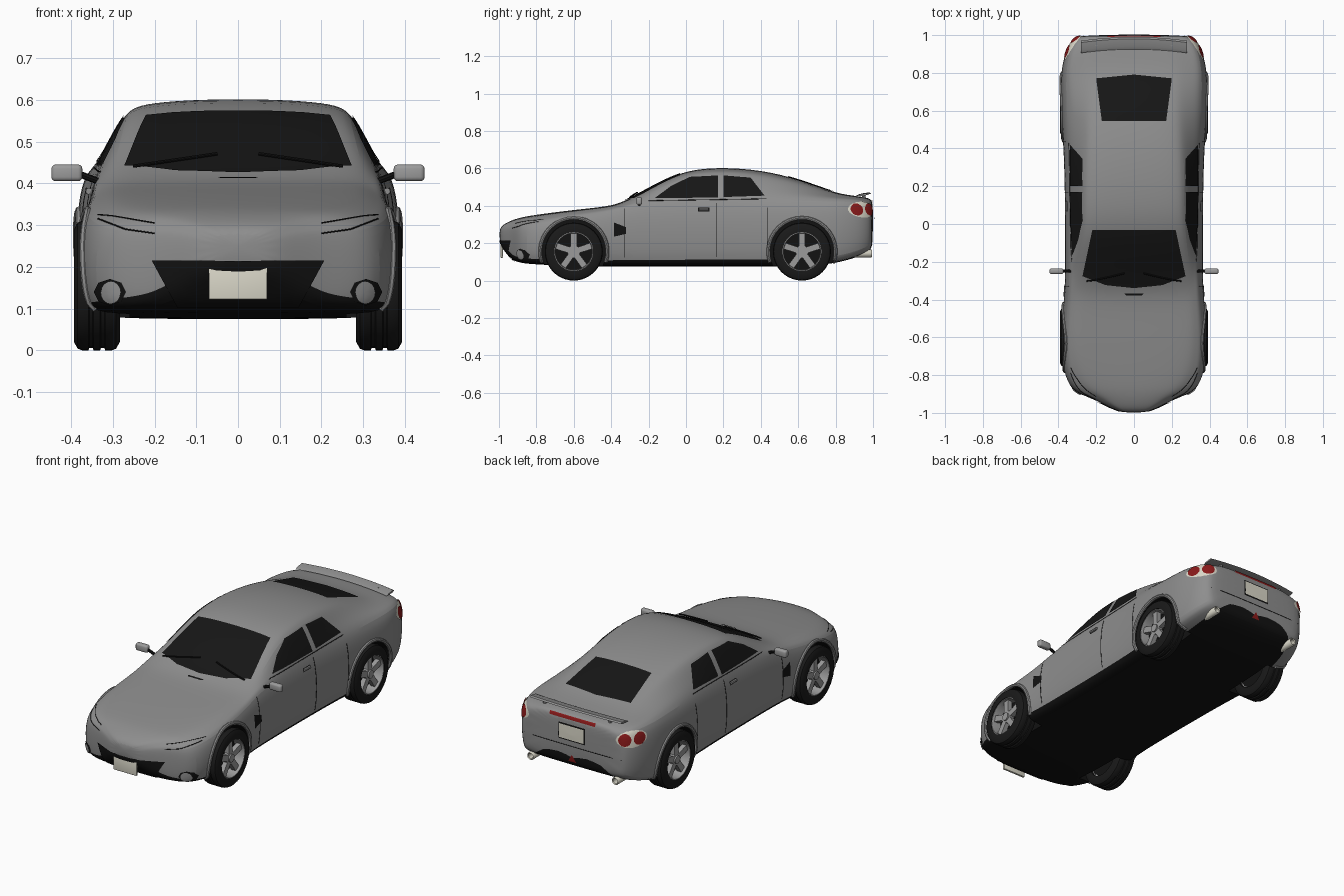
import bpy, bmesh
from math import sin, cos, pi, tau
from mathutils import Vector
from mathutils.bvhtree import BVHTree

if "Cube" in bpy.data.objects:
    bpy.data.objects.remove(bpy.data.objects["Cube"])


def material(name, *rgb):
    m = bpy.data.materials.new(name)
    m.use_nodes = True
    m.diffuse_color = (*rgb, 1)
    m.node_tree.nodes["Principled BSDF"].inputs["Base Color"].default_value = (*rgb, 1)
    return m


paint = material("grey_paint", .27, .27, .27)
black = material("black_trim", .006, .006, .006)
glass = material("dark_glass", .008, .008, .008)
rubber = material("tyre_rubber", .01, .01, .01)
alloy = material("pale_alloy", .33, .33, .33)
cream = material("cream", .7, .68, .58)
red = material("red_lens", .25, .01, .01)

FRONT, REAR, UP = Vector((0, -1, 0)), Vector((0, 1, 0)), Vector((0, 0, 1))
SIDES = {"left": 1, "right": -1}


def add_object(name, bm, *mats):
    mesh = bpy.data.meshes.new(name)
    bm.to_mesh(mesh)
    bm.free()
    for m in mats:
        mesh.materials.append(m)
    ob = bpy.data.objects.new(name, mesh)
    bpy.context.collection.objects.link(ob)
    return ob


def smooth(ob, angle=.6):
    bpy.ops.object.select_all(action='DESELECT')
    ob.select_set(True)
    bpy.context.view_layer.objects.active = ob
    bpy.ops.object.shade_smooth_by_angle(angle=angle)


def loft(name, rings, mat, closed=False):
    """Skin a row of equal rings; ends are capped unless the row is closed."""
    bm = bmesh.new()
    rows = [[bm.verts.new(p) for p in ring] for ring in rings]
    n = len(rows[0])
    for a, b in zip(rows, rows[1:] + rows[:1] if closed else rows[1:]):
        for i in range(n):
            j = (i + 1) % n
            bm.faces.new((a[i], a[j], b[j], b[i]))
    if not closed:
        bm.faces.new(rows[0])
        bm.faces.new(rows[-1])
    bmesh.ops.recalc_face_normals(bm, faces=bm.faces)
    ob = add_object(name, bm, mat)
    smooth(ob)
    return ob


def prism(name, outline, x0, x1, mat):
    return loft(name, [[(x, y, z) for y, z in outline] for x in (x0, x1)], mat)


def circle(y, z, r, n=40):
    return [(y + r * cos(tau * i / n), z + r * sin(tau * i / n)) for i in range(n)]


def lathe(name, profile, y, z, mat, n=40):
    """Turn a closed (x, radius) profile about the axle."""
    rings = [[(x, y + r * cos(tau * i / n), z + r * sin(tau * i / n)) for x, r in profile]
             for i in range(n)]
    return loft(name, rings, mat, closed=True)


def box(name, centre, size, mat, bevel=.008):
    bm = bmesh.new()
    bmesh.ops.create_cube(bm, size=1)
    for v in bm.verts:
        v.co = Vector(a * b for a, b in zip(v.co, size)) + Vector(centre)
    bmesh.ops.bevel(bm, geom=bm.edges[:], offset=bevel, segments=3, affect='EDGES', profile=.5)
    ob = add_object(name, bm, mat)
    smooth(ob)
    return ob


# Body shell: y, half width, sill, belt, roof half width, roof edge, crown
STATIONS = [
    (-.998, .07, .2, .26, .05, .275, .28), (-.97, .13, .165, .275, .1, .295, .305),
    (-.93, .21, .11, .285, .16, .305, .323), (-.9, .29, .1, .29, .22, .312, .333),
    (-.86, .345, .09, .3, .265, .325, .343), (-.76, .38, .085, .32, .3, .345, .358),
    (-.6, .388, .075, .345, .31, .37, .378), (-.42, .375, .075, .37, .3, .39, .396),
    (-.34, .368, .075, .395, .3, .405, .418), (-.22, .366, .075, .412, .3, .452, .482),
    (-.03, .366, .075, .42, .268, .56, .585), (.15, .368, .075, .425, .27, .578, .606),
    (.35, .372, .075, .43, .262, .567, .598), (.55, .385, .075, .435, .25, .53, .56),
    (.74, .39, .085, .435, .25, .473, .49), (.83, .385, .1, .435, .26, .453, .462),
    (.93, .36, .13, .43, .25, .443, .45), (.985, .32, .16, .41, .23, .43, .44),
    (1, .28, .19, .39, .2, .41, .42)]


def section(y, w, b, s, r, e, t):
    h = s - b
    half = [(0, b), (w * .88, b), (w * .965, b + .02), (w, b + h * .4), (w * .99, b + h * .75),
            (w * .94, s), ((w * .94 + r) / 2, (s + e) / 2), (r, e),
            (r * .85, e + (t - e) * .6), (r * .45, e + (t - e) * .92), (0, t)]
    return [(x, y, z) for x, z in half + [(-x, z) for x, z in half[-2:0:-1]]]


body = loft("body_shell", [section(*s) for s in STATIONS], paint)
body.data.materials.append(black)
for f in body.data.polygons:
    rim = {tuple(body.data.vertices[i].co) for i in f.vertices}
    sills = {p for s in STATIONS for p in
             [section(*s)[k] for k in ((0, 1, 2, -1, -2) if s[0] < .8 else (0, 1, -1))]}
    if all(min((Vector(p) - Vector(q)).length for q in sills) < 1e-4 for p in rim):
        f.material_index = 1
sub = body.modifiers.new("rounding", 'SUBSURF')
sub.levels = sub.render_levels = 2


def bake(ob):
    ev = ob.evaluated_get(bpy.context.evaluated_depsgraph_get())
    ob.data, old = bpy.data.meshes.new_from_object(ev), ob.data
    ob.modifiers.clear()


bake(body)
bm = bmesh.new()
bm.from_mesh(body.data)
surface = BVHTree.FromBMesh(bm)
bm.free()

# Wheel wells
AXLES = {"front": -.6, "rear": .62}
HUB = .155
for y in AXLES.values():
    for s in SIDES.values():
        cutter = prism("well_cutter", circle(y, HUB, .172), s * .26, s * .46, paint)
        cutter.hide_render = True
        cutter.data.materials.append(black)
        for f in cutter.data.polygons:
            f.material_index = 1
        cut = body.modifiers.new("well", 'BOOLEAN')
        cut.operation, cut.object, cut.solver = 'DIFFERENCE', cutter, 'EXACT'
        bake(body)
        bpy.data.objects.remove(cutter)
smooth(body)


def project(p, d, off):
    p = Vector(p)
    hit, normal, *_ = surface.ray_cast(p + d * 3, -d)
    if hit is None:
        hit, normal, *_ = surface.find_nearest(p + d)
    return hit + normal * off


def decal(name, outline, d, mat, off=.004, rings=7, seg=7):
    """Thin sheet laid on the body: an outline filled by shrinking rings."""
    pts = [Vector(p) for p in outline]
    edge = [a.lerp(b, k / seg) for a, b in zip(pts, pts[1:] + pts[:1]) for k in range(seg)]
    mid = sum(pts, Vector()) / len(pts)
    bm = bmesh.new()
    rows = [[bm.verts.new(project(mid.lerp(p, k / rings), d, off)) for p in edge]
            for k in range(1, rings + 1)]
    hub, n = bm.verts.new(project(mid, d, off)), len(edge)
    for i in range(n):
        j = (i + 1) % n
        bm.faces.new((hub, rows[0][i], rows[0][j]))
        for a, b in zip(rows, rows[1:]):
            bm.faces.new((a[i], b[i], b[j], a[j]))
    bm.normal_update()
    if sum(f.normal.dot(d) for f in bm.faces) < 0:
        bmesh.ops.reverse_faces(bm, faces=bm.faces)
    ob = add_object(name, bm, mat)
    smooth(ob)


def disc(c, d, a, b, n=16):
    u = d.cross(UP)
    return [Vector(c) + u * a * cos(tau * i / n) + UP * b * sin(tau * i / n) for i in range(n)]


def tube(name, pts, r, mat, d, on_body=True, off=0, steps=8):
    """Round rod along a path, laid on the body if asked."""
    pts = [Vector(p) for p in pts]
    path = [a.lerp(b, k / steps) for a, b in zip(pts, pts[1:]) for k in range(steps)] + pts[-1:]
    if on_body:
        path = [project(p, d, off) for p in path]
    rings = []
    for i, p in enumerate(path):
        t = (path[min(i + 1, len(path) - 1)] - path[max(i - 1, 0)]).normalized()
        u = t.cross(d).normalized()
        v = t.cross(u)
        rings.append([p + r * (u * cos(tau * k / 8) + v * sin(tau * k / 8)) for k in range(8)])
    loft(name, rings, mat)


# Front and rear glass
half = [(.22, -.03), (.272, -.275), (.15, -.322)]
decal("windscreen", [(x, y, 0) for x, y in half + [(0, -.338)] + [(-x, y) for x, y in half[::-1]]],
      UP, glass)
decal("rear_window", [(.17, .545, 0), (.2, .77, 0), (0, .79, 0), (-.2, .77, 0), (-.17, .545, 0)],
      UP, glass)
decal("cowl_vent", [(.05, -.368, 0), (-.05, -.368, 0), (-.04, -.378, 0), (.04, -.378, 0)], UP, black)

# Nose: grille, number plate, wipers
decal("grille", [(-.205, 0, .215), (.205, 0, .215), (.145, 0, .105), (-.145, 0, .105)], FRONT, black)
box("front_plate", (0, -.985, .161), (.14, .012, .078), cream, .002)

# Tail: number plate, lamps, spoiler
decal("rear_plate_frame", [(x * .082, 0, z) for x, z in ((-1, .3), (1, .3), (1, .39), (-1, .39))], REAR, black)
decal("rear_plate", [(x * .075, 0, z) for x, z in ((-1, .307), (1, .307), (1, .383), (-1, .383))],
      REAR, cream, .007)
decal("rear_fog_lamp", [(-.025, 0, .185), (.025, 0, .185), (0, 0, .225)], REAR, red)
decal("high_brake_lamp", [(-.14, 0, .415), (.14, 0, .415), (.14, 0, .43), (-.14, 0, .43)], REAR, red)
tube("rear_bumper_seam", [(-.3, 0, .27), (.3, 0, .27)], .0018, black, REAR)
wing = [(.925, .458), (.94, .466), (.98, .472), (.99, .466), (.975, .46)]
loft("spoiler", [[(x, y - .25 * x * x, z - .08 * x * x) for y, z in wing]
                 for x in [k * .028 for k in range(-10, 11)]], paint)

for side, s in SIDES.items():
    out = Vector((s, 0, 0))

    def flat(points):
        return [(0, y, z) for y, z in points]

    # Side glass, vent, handle and seams
    decal(side + "_front_window", flat([(-.165, .44), (-.08, .503), (.02, .552), (.17, .56), (.17, .442)]), out, glass)
    decal(side + "_rear_window", flat([(.2, .56), (.345, .548), (.42, .452), (.2, .445)]), out, glass)
    decal(side + "_wing_vent", flat([(-.385, .31), (-.32, .285), (-.32, .25), (-.385, .235)]), out, black)
    decal(side + "_handle_recess", flat([(.065, .37), (.125, .37), (.125, .39), (.065, .39)]), out, black, .002)
    tube(side + "_door_handle", flat([(.07, .38), (.12, .38)]), .008, paint, out, off=.004)
    for k, (y, z) in enumerate([(-.33, .385), (.165, .415), (.435, .39)]):
        tube(f"{side}_door_seam_{k}", flat([(y, .125), (y, z)]), .0018, black, out)
    tube(side + "_belt_seam", flat([(-.2, .427), (.43, .437)]), .0018, black, out)
    tube(side + "_roof_strut", [(s * .2, .95, .44), (s * .2, .95, .465)], .01, paint, out, False)

    # Headlamp outline and fog lamp
    tube(side + "_headlamp_upper", [(s * .335, 0, .325), (s * .3, 0, .322), (s * .2, 0, .305)], .0018, black, FRONT)
    tube(side + "_headlamp_lower", [(s * .335, 0, .315), (s * .27, 0, .29), (s * .2, 0, .28)], .0018, black, FRONT)
    decal(side + "_fog_surround", disc((s * .305, 0, .14), FRONT, .038, .031, 8), FRONT, black, .003, 5, 3)
    decal(side + "_fog_lamp", disc((s * .3, 0, .14), FRONT, .023, .026), FRONT, alloy, .008, 4, 2)
    tube(side + "_wiper", [(s * .25, 0, .432), (s * .05, 0, .462)], .004, black, FRONT, off=.01)

    # Tail lamp pair wrapped round the corner
    diag = Vector((s * .68, .73, 0)).normalized()
    mid, along = Vector((s * .325, .94, .378)), diag.cross(UP)
    decal(side + "_tail_panel", disc(mid, diag, .08, .042), diag, cream, .004, 8, 2)
    for k in (-1, 1):
        decal(f"{side}_tail_lamp_{k}", disc(mid + along * k * .037, diag, .031, .031), diag, red, .008, 5, 2)

    # Door mirror
    box(side + "_mirror", (s * .41, -.25, .425), (.074, .03, .04), alloy, .01)
    tube(side + "_mirror_arm", [(s * .335, -.25, .405), (s * .385, -.25, .424)], .008, black, FRONT, False)

    # Exhaust
    pipe = [(.85, .021), (.99, .021), (.995, .018), (.99, .014), (.93, .014)]
    loft(side + "_exhaust", [[(s * .26 + x, y, z) for x, z in circle(0, .145, r, 20)] for y, r in pipe], cream)

    # Wheels and arch lips
    for end, y in AXLES.items():
        name = f"{side}_{end}_"
        arc = [(0, y + .18 * cos(a), HUB + .18 * sin(a)) for a in [pi * (k / 20 * 1.2 - .1) for k in range(21)]]
        tube(name + "arch_lip", arc, .01, paint, out, steps=2)
        wall = [(.054, .104), (.055, .135), (.046, .151), (.036, .155), (.02, .155), (.018, .149), (.01, .149), (.008, .155)]
        tyre = wall + [(-x, r) for x, r in wall[::-1]]
        lathe(name + "tyre", [(s * (.338 + x), r) for x, r in tyre], y, HUB, rubber)
        lathe(name + "rim", [(s * x, r) for x, r in ((.3, .107), (.388, .107), (.39, .1), (.375, .097), (.3, .097))],
              y, HUB, alloy)
        prism(name + "brake_disc", circle(y, HUB, .1), s * .3, s * .335, black)
        star = [(y + r * cos(a + da), HUB + r * sin(a + da))
                for a in [pi / 2 + tau * k / 5 for k in range(5)]
                for da, r in ((-.5, .034), (-.17, .1), (.17, .1), (.5, .034))]
        prism(name + "spokes", star, s * .35, s * .376, alloy)
        prism(name + "hub_cap", circle(y, HUB, .022, 20), s * .35, s * .384, alloy)
